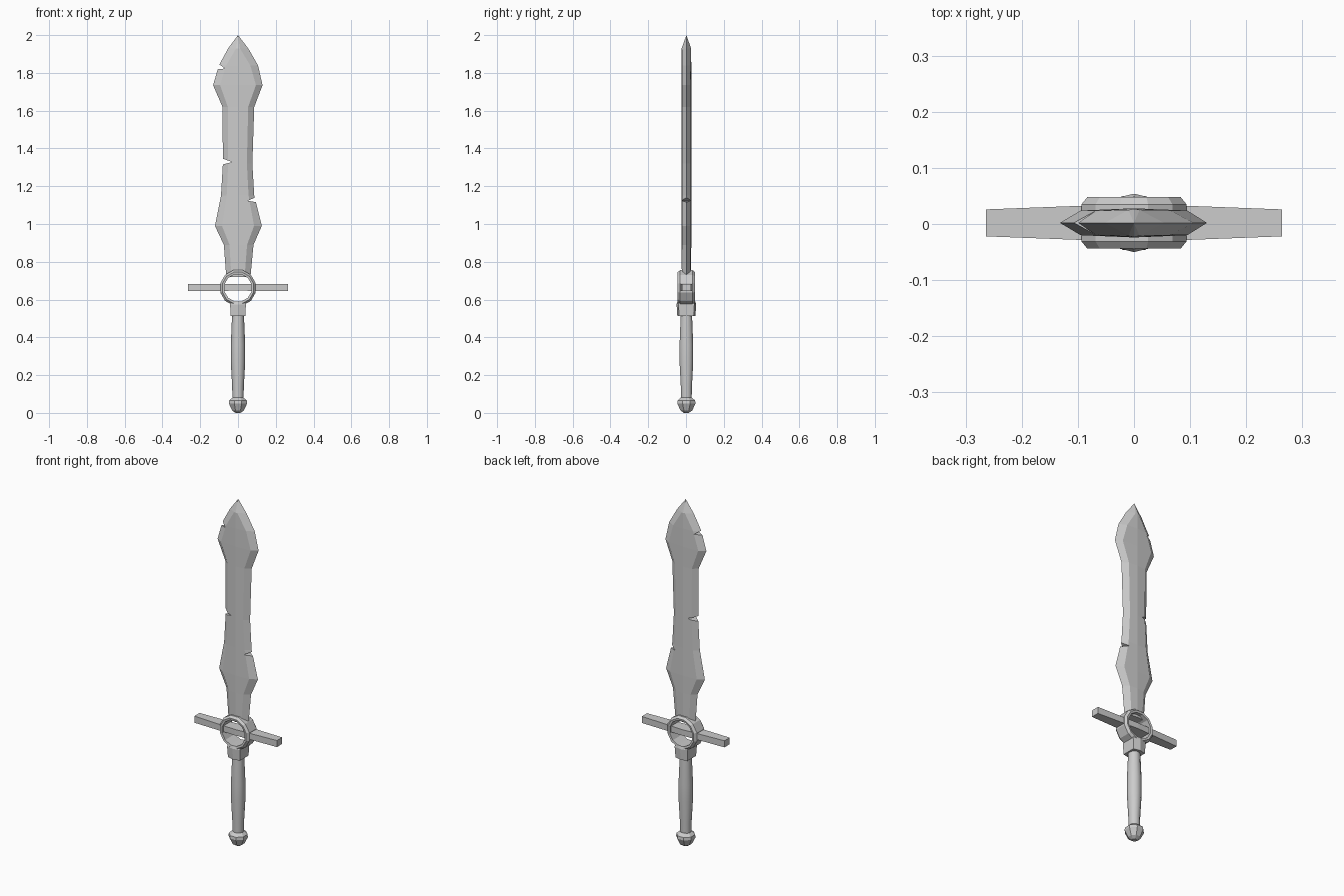
import bpy, bmesh
from math import sin, cos, pi

if "Cube" in bpy.data.objects:
    bpy.data.objects.remove(bpy.data.objects["Cube"])

YC = 0.002  # slight offset of the whole sword in depth


def loft(name, rings, closed=False, smooth=None):
    """Skin a list of equal-length point rings; cap the ends or close the loop."""
    bm = bmesh.new()
    rows = [[bm.verts.new(p) for p in r] for r in rings]
    n = len(rows[0])
    pairs = list(zip(rows, rows[1:])) + ([(rows[-1], rows[0])] if closed else [])
    for a, b in pairs:
        for i in range(n):
            j = (i + 1) % n
            bm.faces.new((a[i], a[j], b[j], b[i]))
    if not closed:
        bm.faces.new(rows[0])
        bm.faces.new(rows[-1])
    bmesh.ops.remove_doubles(bm, verts=bm.verts, dist=1e-5)
    bmesh.ops.recalc_face_normals(bm, faces=bm.faces)
    me = bpy.data.meshes.new(name)
    bm.to_mesh(me)
    bm.free()
    ob = bpy.data.objects.new(name, me)
    bpy.context.collection.objects.link(ob)
    if smooth:
        bpy.ops.object.select_all(action='DESELECT')
        ob.select_set(True)
        bpy.context.view_layer.objects.active = ob
        bpy.ops.object.shade_smooth_by_angle(angle=smooth)
    return ob


def circle(r, z, n, phase=0.0):
    return [(r * cos(2 * pi * i / n + phase), YC + r * sin(2 * pi * i / n + phase), z)
            for i in range(n)]


# Blade: z, left edge, left bevel, right bevel, right edge, bevel depth, ridge depth
rows = [
    (0.72, -0.062, -0.035, 0.035, 0.066, 0.021, 0.024),
    (0.89, -0.075, -0.045, 0.048, 0.082, 0.022, 0.026),
    (0.99, -0.122, -0.085, 0.085, 0.126, 0.022, 0.026),
    (1.15, -0.090, -0.060, 0.056, 0.086, 0.022, 0.026),
    (1.32, -0.080, -0.052, 0.047, 0.076, 0.022, 0.026),
    (1.62, -0.082, -0.054, 0.054, 0.086, 0.022, 0.026),
    (1.735, -0.132, -0.095, 0.095, 0.130, 0.022, 0.026),
    (1.84, -0.101, -0.062, 0.065, 0.106, 0.022, 0.026),
    (1.93, -0.052, -0.010, 0.010, 0.054, 0.023, 0.025),
    (2.0, 0, 0, 0, 0, 0, 0),
]
sections = []
for z, le, lb, rb, re, d, r in rows:
    front = [(le, 0), (lb, -d), (0, -r), (rb, -d)]
    back = [(re, 0), (rb, d), (0, r), (lb, d)]
    sections.append([(x, YC + y, z) for x, y in front + back])
blade = loft("blade", sections)

# Battle nicks cut into the blade edges
nicks = [
    [(-0.068, 1.823), (-0.16, 1.815), (-0.16, 1.885)],
    [(-0.030, 1.328), (-0.13, 1.303), (-0.13, 1.363)],
    [(0.052, 1.123), (0.14, 1.108), (0.14, 1.162)],
]
for k, tri in enumerate(nicks):
    cutter = loft(f"nick_cutter_{k}", [[(x, y, z) for x, z in tri] for y in (-0.1, 0.1)])
    cutter.hide_render = True
    cutter.hide_set(True)
    cutter.display_type = 'WIRE'
    mod = blade.modifiers.new("nick", 'BOOLEAN')
    mod.operation = 'DIFFERENCE'
    mod.solver = 'EXACT'
    mod.object = cutter

# Guard ring: closed profile (radius, depth) swept around the y axis
profile = [(0.074, -0.044), (0.086, -0.046), (0.097, -0.033),
           (0.097, 0.033), (0.086, 0.046), (0.074, 0.044)]
N = 12
ring = [[(r * cos(2 * pi * (i + .5) / N), YC + y, 0.662 + r * sin(2 * pi * (i + .5) / N))
         for r, y in profile] for i in range(N)]
loft("guard_ring", ring, closed=True)

# Crossbar, slightly tapered towards both ends
bar = []
for x, hy, hz in [(-0.264, 0.024, 0.019), (0, 0.034, 0.017), (0.264, 0.024, 0.019)]:
    bar.append([(x, YC + sy * hy, 0.664 + sz * hz)
                for sy, sz in ((-1, -1), (1, -1), (1, 1), (-1, 1))])
loft("crossbar", bar)

# Collar: six-sided block with a pointed front and back
hexa = [(0, -0.052), (0.042, -0.042), (0.042, 0.042),
        (0, 0.052), (-0.042, 0.042), (-0.042, -0.042)]
loft("collar", [[(x * s, YC + y * s, z) for x, y in hexa]
                for s, z in ((0.92, 0.512), (1.0, 0.575), (0.9, 0.59))])

# Grip with a soft swell
loft("grip", [circle(r, z, 10) for r, z in
              ((0.029, 0.06), (0.031, 0.14), (0.038, 0.27), (0.038, 0.36), (0.031, 0.53))],
     smooth=0.7)

# Pommel
loft("pommel", [circle(r, z, 8, pi / 8) for r, z in
                ((0.014, 0.0), (0.034, 0.013), (0.052, 0.05), (0.050, 0.066), (0.030, 0.082))])
